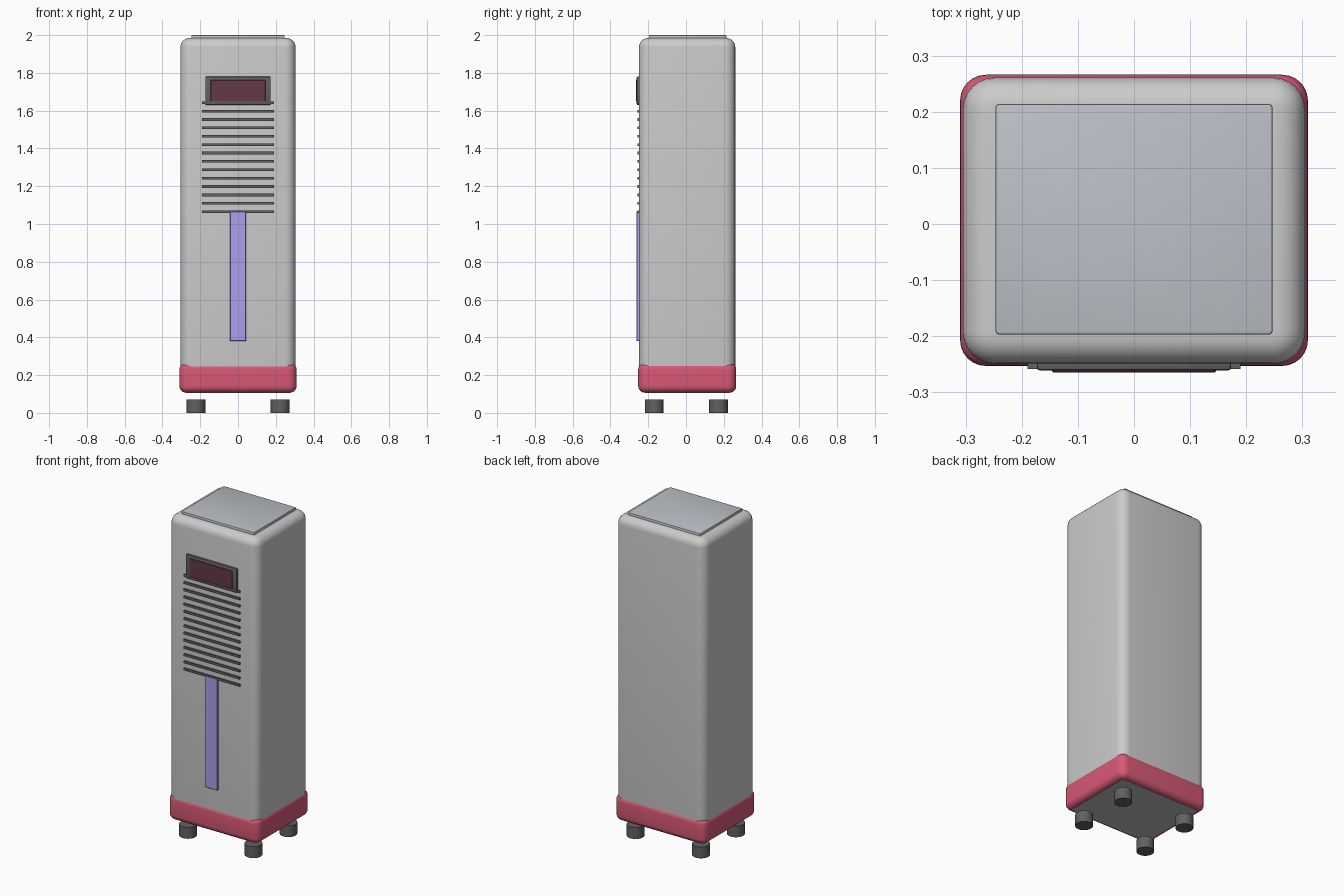
import bpy, bmesh
from math import radians

if "Cube" in bpy.data.objects:
    bpy.data.objects.remove(bpy.data.objects["Cube"])


def material(name, rgb):
    m = bpy.data.materials.new(name)
    m.diffuse_color = (*rgb, 1)
    m.use_nodes = True
    m.node_tree.nodes["Principled BSDF"].inputs["Base Color"].default_value = m.diffuse_color
    return m


RED = material("red", (0.68, 0.10, 0.18))
BLACK = material("black", (0.12, 0.12, 0.12))
SCREEN = material("dark_red", (0.13, 0.04, 0.06))
PURPLE = material("purple", (0.43, 0.34, 0.85))
SLATE = material("slate", (0.50, 0.53, 0.57))
DARK = material("dark_grey", (0.5, 0.5, 0.5))


def finish(obj, mat):
    if mat:
        obj.data.materials.append(mat)
    bpy.ops.object.select_all(action='DESELECT')
    obj.select_set(True)
    bpy.context.view_layer.objects.active = obj
    bpy.ops.object.shade_smooth_by_angle(angle=radians(35))
    return obj


def box(name, x, y, z, mat=None, corner=0, edge=0, segs=6):
    """Box from (min, max) ranges; corner rounds upright edges, edge rounds the rims."""
    bm = bmesh.new()
    bmesh.ops.create_cube(bm, size=1)
    for v in bm.verts:
        v.co = [r[0] + (c + 0.5) * (r[1] - r[0]) for c, r in zip(v.co, (x, y, z))]
    if corner:
        upright = [e for e in bm.edges if abs(e.verts[0].co.z - e.verts[1].co.z) > 1e-4]
        bmesh.ops.bevel(bm, geom=upright, offset=corner, segments=segs,
                        profile=0.5, affect='EDGES')
    if edge:
        if corner:
            rims = [e for e in bm.edges if abs(e.verts[0].co.z - e.verts[1].co.z) < 1e-4]
        else:
            rims = bm.edges[:]
        bmesh.ops.bevel(bm, geom=rims, offset=edge, segments=segs,
                        profile=0.5, affect='EDGES')
    mesh = bpy.data.meshes.new(name)
    bm.to_mesh(mesh)
    bm.free()
    obj = bpy.data.objects.new(name, mesh)
    bpy.context.collection.objects.link(obj)
    return finish(obj, mat)


# Main cabinet and top panel
box("cabinet", (-0.305, 0.305), (-0.249, 0.261), (0.13, 1.985), None, 0.056, 0.05)
box("top_panel", (-0.247, 0.247), (-0.197, 0.214), (1.97, 2.0), SLATE, 0.006, 0.004, 2)

# Red skirt with underside plate
box("base_skirt", (-0.31, 0.31), (-0.253, 0.266), (0.107, 0.265), RED, 0.046, 0.035)
box("underside_plate", (-0.274, 0.274), (-0.217, 0.23), (0.105, 0.12), DARK, 0.012)

# Display: bezel and screen
box("display_bezel", (-0.173, 0.173), (-0.261, -0.235), (1.63, 1.78), BLACK, 0, 0.005, 2)
box("display_screen", (-0.146, 0.146), (-0.265, -0.24), (1.65, 1.762), SCREEN, 0, 0.002, 1)

# Vent slats
for i in range(14):
    z = 1.065 + i * 0.0444
    box(f"vent_slat_{i + 1}", (-0.19, 0.19), (-0.258, -0.24), (z - 0.007, z + 0.007), BLACK)

# Light strip
box("light_strip", (-0.042, 0.042), (-0.262, -0.24), (0.38, 1.066), PURPLE, 0, 0.002, 1)

# Feet
for x in (-0.223, 0.223):
    for y in (-0.168, 0.172):
        bpy.ops.mesh.primitive_cylinder_add(vertices=24, radius=0.05, depth=0.07,
                                            location=(x, y, 0.035))
        foot = bpy.context.object
        foot.name = f"foot_{'front' if y < 0 else 'back'}_{'left' if x < 0 else 'right'}"
        finish(foot, BLACK)
